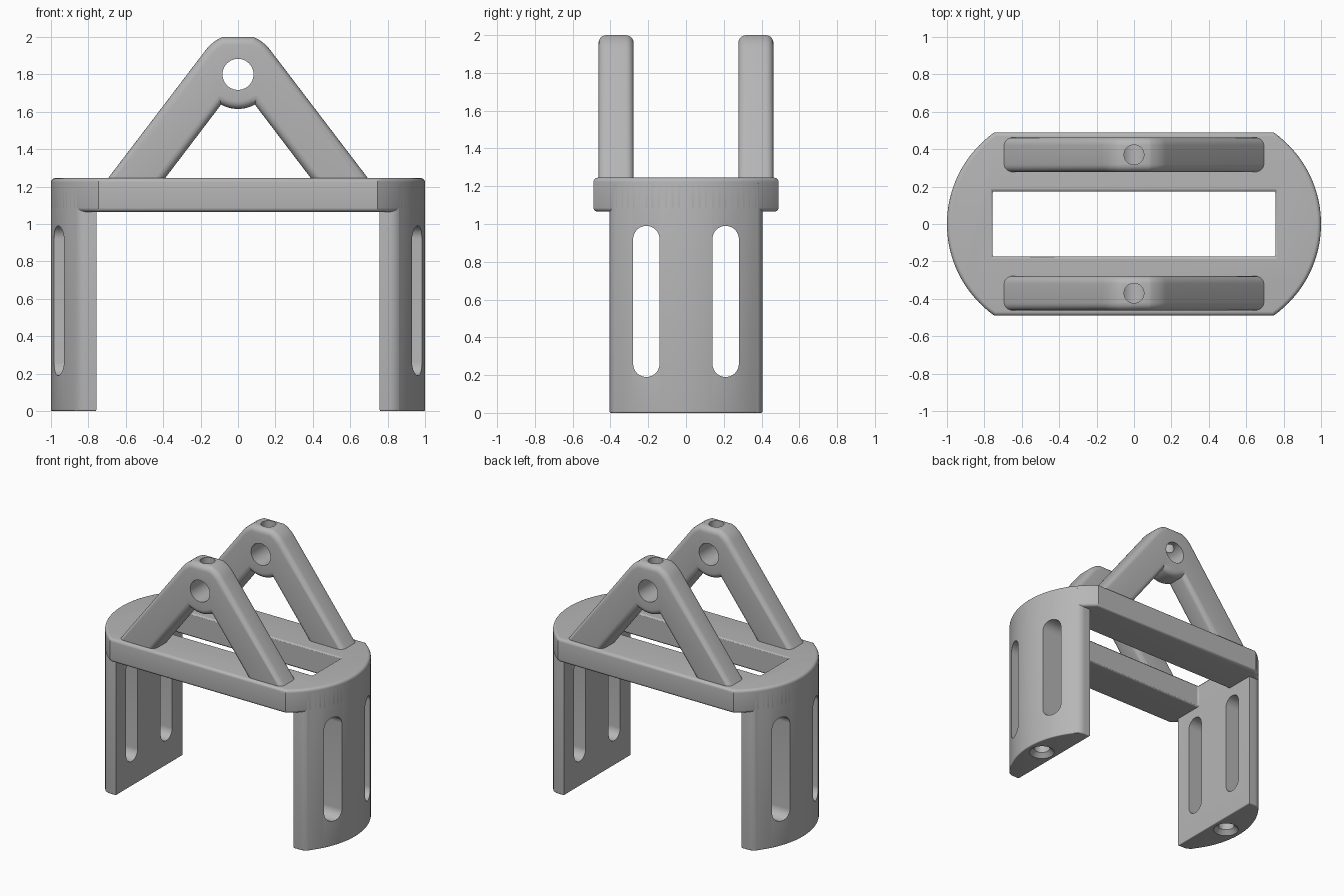
import bpy, bmesh
from math import sin, cos, radians, pi, asin, degrees
from mathutils import Matrix

if "Cube" in bpy.data.objects:
    bpy.data.objects.remove(bpy.data.objects["Cube"])

grey = bpy.data.materials.new("satin grey")
grey.use_nodes = True
COLOR = (0.47, 0.47, 0.47, 1)
grey.diffuse_color = COLOR
grey.node_tree.nodes["Principled BSDF"].inputs["Base Color"].default_value = COLOR


def arc(cx, cy, r, start, end, n):
    """Points on an arc, angles in degrees."""
    angles = [radians(start + (end - start) * i / n) for i in range(n + 1)]
    return [(cx + r * cos(a), cy + r * sin(a)) for a in angles]


def prism(name, points, axis, lo, hi, rim=0.0, corner=None, corner_r=0.0):
    """Extrude a 2D outline along an axis; round chosen corners, then the rims."""
    k = "XYZ".index(axis)

    def place(p, h):
        co = list(p)
        co.insert(k, h)
        return co

    bm = bmesh.new()
    face = bm.faces.new([bm.verts.new(place(p, lo)) for p in points])
    new = bmesh.ops.extrude_face_region(bm, geom=[face])["geom"]
    for v in new:
        if isinstance(v, bmesh.types.BMVert):
            v.co[k] = hi
    bmesh.ops.recalc_face_normals(bm, faces=bm.faces[:])
    if corner:
        edges = [e for e in bm.edges
                 if abs(e.verts[0].co[k] - e.verts[1].co[k]) > 1e-4 and corner(e.verts[0].co)]
        bmesh.ops.bevel(bm, geom=edges, offset=corner_r, segments=5, profile=0.5, affect='EDGES')
    if rim:
        edges = [e for e in bm.edges if abs(e.verts[0].co[k] - e.verts[1].co[k]) < 1e-4]
        bmesh.ops.bevel(bm, geom=edges, offset=rim, segments=5, profile=0.5, affect='EDGES')
    return make_object(name, bm)


def cone(name, x, y, z0, z1, r0, r1):
    """Upright cone or cylinder between two heights."""
    bm = bmesh.new()
    bmesh.ops.create_cone(bm, cap_ends=True, segments=40, radius1=r0, radius2=r1, depth=z1 - z0,
                          matrix=Matrix.Translation((x, y, (z0 + z1) / 2)))
    return make_object(name, bm)


def make_object(name, bm):
    mesh = bpy.data.meshes.new(name)
    bm.to_mesh(mesh)
    bm.free()
    mesh.materials.append(grey)
    obj = bpy.data.objects.new(name, mesh)
    bpy.context.collection.objects.link(obj)
    return obj


def activate(obj):
    bpy.ops.object.select_all(action='DESELECT')
    obj.select_set(True)
    bpy.context.view_layer.objects.active = obj


def cut(obj, cutter):
    """Subtract the cutter, then discard it."""
    activate(obj)
    mod = obj.modifiers.new("cut", 'BOOLEAN')
    mod.operation, mod.solver, mod.object = 'DIFFERENCE', 'EXACT', cutter
    bpy.ops.object.modifier_apply(modifier=mod.name)
    bpy.data.objects.remove(cutter)


def smooth(obj):
    activate(obj)
    bpy.ops.object.shade_smooth_by_angle(angle=radians(32))


# Deck: straight sides with bowed ends, and a long window
END_X, END_R = 0.4, 0.6
half = degrees(asin(0.49 / END_R))
outline = arc(END_X, 0, END_R, -half, half, 32) + arc(-END_X, 0, END_R, 180 - half, 180 + half, 32)
deck = prism("deck", outline, 'Z', 1.065, 1.245, rim=0.022)
window = [(-0.757, -0.175), (0.757, -0.175), (0.757, 0.175), (-0.757, 0.175)]
cut(deck, prism("window_cutter", window, 'Z', 0.9, 1.4))
bevel = deck.modifiers.new("soft window edges", 'BEVEL')
bevel.width, bevel.segments, bevel.limit_method, bevel.angle_limit = 0.01, 2, 'ANGLE', radians(60)
smooth(deck)

# Legs: bowed plates with two slots and a countersunk hole underneath
half = degrees(asin(0.405 / END_R))
for side, label in ((1, "left"), (-1, "right")):
    bow = arc(END_X, 0, END_R, -half, half, 32)
    plan = [(side * x, y) for x, y in [(0.757, -0.405)] + bow + [(0.757, 0.405)]]
    leg = prism(label + "_leg", plan, 'Z', 0, 1.215, rim=0.008,
                corner=lambda c: abs(c.x) < 0.85 and abs(c.x) > 0.8 and abs(c.y) > 0.4, corner_r=0.03)
    for y in (-0.21, 0.21):
        slot = arc(y, 0.92, 0.07, 0, 180, 16) + arc(y, 0.26, 0.07, 180, 360, 16)
        cut(leg, prism("slot_cutter", slot, 'X', min(side * 0.6, side * 1.1), max(side * 0.6, side * 1.1)))
    cut(leg, cone("bore_cutter", side * 0.875, 0, -0.05, 0.35, 0.058, 0.058))
    cut(leg, cone("sink_cutter", side * 0.875, 0, -0.01, 0.035, 0.1, 0.055))
    smooth(leg)

# A-frames: two sloping bars meeting at a bored, flat-topped boss
HUB = 1.8
frame = [(-0.462, 1.15), (-0.767, 1.15)]
frame += arc(0, HUB, 0.216, 142.7, 112.2, 8) + arc(0, HUB, 0.216, 67.8, 37.3, 8)
frame += [(0.767, 1.15), (0.462, 1.15)]
frame += arc(0, HUB, 0.185, -60.8, -119.2, 14)
for y, label in ((-0.37, "front"), (0.37, "back")):
    bars = prism(label + "_a_frame", frame, 'Y', y - 0.093, y + 0.093, rim=0.042)
    pin = arc(0, HUB, 0.083, 0, 360, 40)[:-1]
    cut(bars, prism("pin_cutter", pin, 'Y', y - 0.2, y + 0.2))
    cut(bars, cone("top_hole_cutter", 0, y, HUB, 2.1, 0.053, 0.053))
    smooth(bars)
